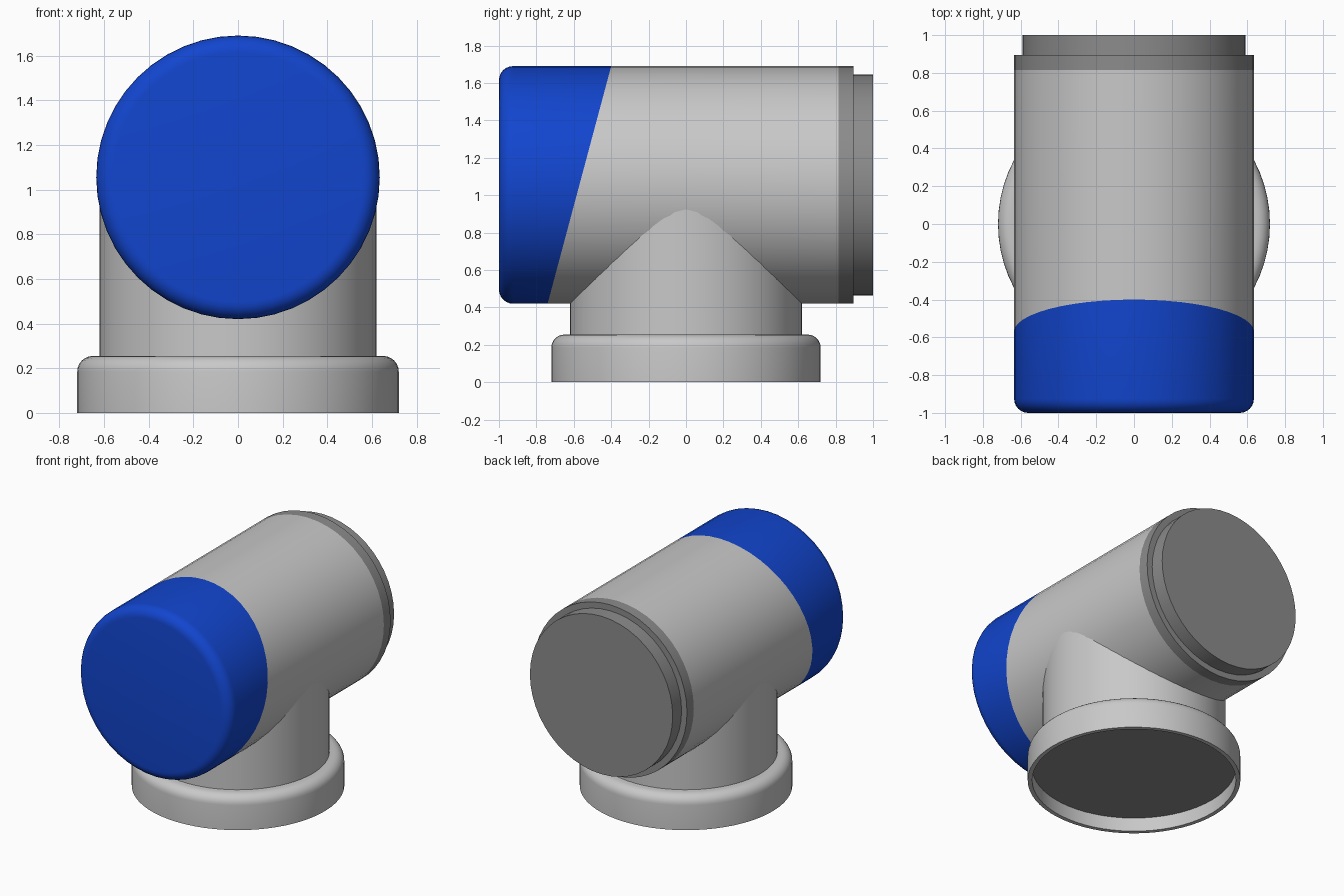
import bpy, bmesh, math
from mathutils import Vector

if "Cube" in bpy.data.objects:
    bpy.data.objects.remove(bpy.data.objects["Cube"])

AXIS_Z = 1.055   # height of the horizontal barrel axis
R = 0.635        # barrel radius


def material(name, rgb):
    m = bpy.data.materials.new(name)
    m.diffuse_color = (*rgb, 1)
    m.use_nodes = True
    m.node_tree.nodes["Principled BSDF"].inputs["Base Color"].default_value = m.diffuse_color
    return m


light_grey = material("light grey", (0.58, 0.58, 0.58))
dark_grey = material("dark grey", (0.26, 0.26, 0.26))
blue = material("blue", (0.006, 0.06, 0.62))


def arc(r, h, rad, a0, a1, n=6):
    """Rounded profile corner around centre (r, h)."""
    return [(r + rad * math.cos(math.radians(a0 + (a1 - a0) * i / n)),
             h + rad * math.sin(math.radians(a0 + (a1 - a0) * i / n))) for i in range(n + 1)]


def lathe(name, profile, mat, sides, along_y=False, cut=None):
    """Revolve (radius, height) points; cut = (point, normal) drops the normal's side."""
    bm = bmesh.new()
    rings = []
    for r, h in profile:
        ring = []
        for i in range(sides):
            a = 2 * math.pi * i / sides
            x, s = r * math.cos(a), r * math.sin(a)
            ring.append(bm.verts.new((x, h, AXIS_Z + s) if along_y else (x, s, h)))
        rings.append(ring)
    for a, b in zip(rings, rings[1:]):
        for i in range(sides):
            j = (i + 1) % sides
            bm.faces.new((a[i], a[j], b[j], b[i]))
    bmesh.ops.remove_doubles(bm, verts=bm.verts[:], dist=1e-5)
    bmesh.ops.recalc_face_normals(bm, faces=bm.faces[:])
    if cut:
        bmesh.ops.bisect_plane(bm, geom=bm.verts[:] + bm.edges[:] + bm.faces[:],
                               plane_co=cut[0], plane_no=cut[1], clear_outer=True)
    me = bpy.data.meshes.new(name)
    bm.to_mesh(me)
    bm.free()
    me.materials.append(mat)
    ob = bpy.data.objects.new(name, me)
    bpy.context.collection.objects.link(ob)
    bpy.ops.object.select_all(action='DESELECT')
    ob.select_set(True)
    bpy.context.view_layer.objects.active = ob
    bpy.ops.object.shade_smooth_by_angle(angle=math.radians(30))
    return ob


# Barrel split by a slanted plane into blue front cap and grey pipe
barrel = [(0, -1.0)] + arc(R - 0.075, -0.925, 0.075, -90, 0) + [(R, 0.815), (0, 0.815)]
slant_point = Vector((0, -0.40, 1.69))
slant_normal = Vector((0, 1.27, -0.34)).normalized()
lathe("front_cap", barrel, blue, 48, True, (slant_point, slant_normal))
lathe("barrel_pipe", barrel, light_grey, 48, True, (slant_point, -slant_normal))

# Stepped rear collar and spigot
lathe("rear_collar", [(0, 0.815), (R, 0.815), (R, 0.895), (0.59, 0.895),
                      (0.59, 1.0), (0, 1.0)], dark_grey, 48, True)

# Upright branch running into the barrel
lathe("branch_pipe", [(0, 0.2), (0.62, 0.2), (0.62, AXIS_Z), (0, AXIS_Z)], light_grey, 64)

# Socket at the foot, hollow below
lathe("base_socket", [(0, 0.11), (0.69, 0.11), (0.69, 0), (0.72, 0)]
      + arc(0.65, 0.185, 0.07, 0, 90) + [(0, 0.255)], light_grey, 64)
lathe("socket_floor", [(0, 0.102), (0.69, 0.102), (0.69, 0.108), (0, 0.108)], dark_grey, 64)
